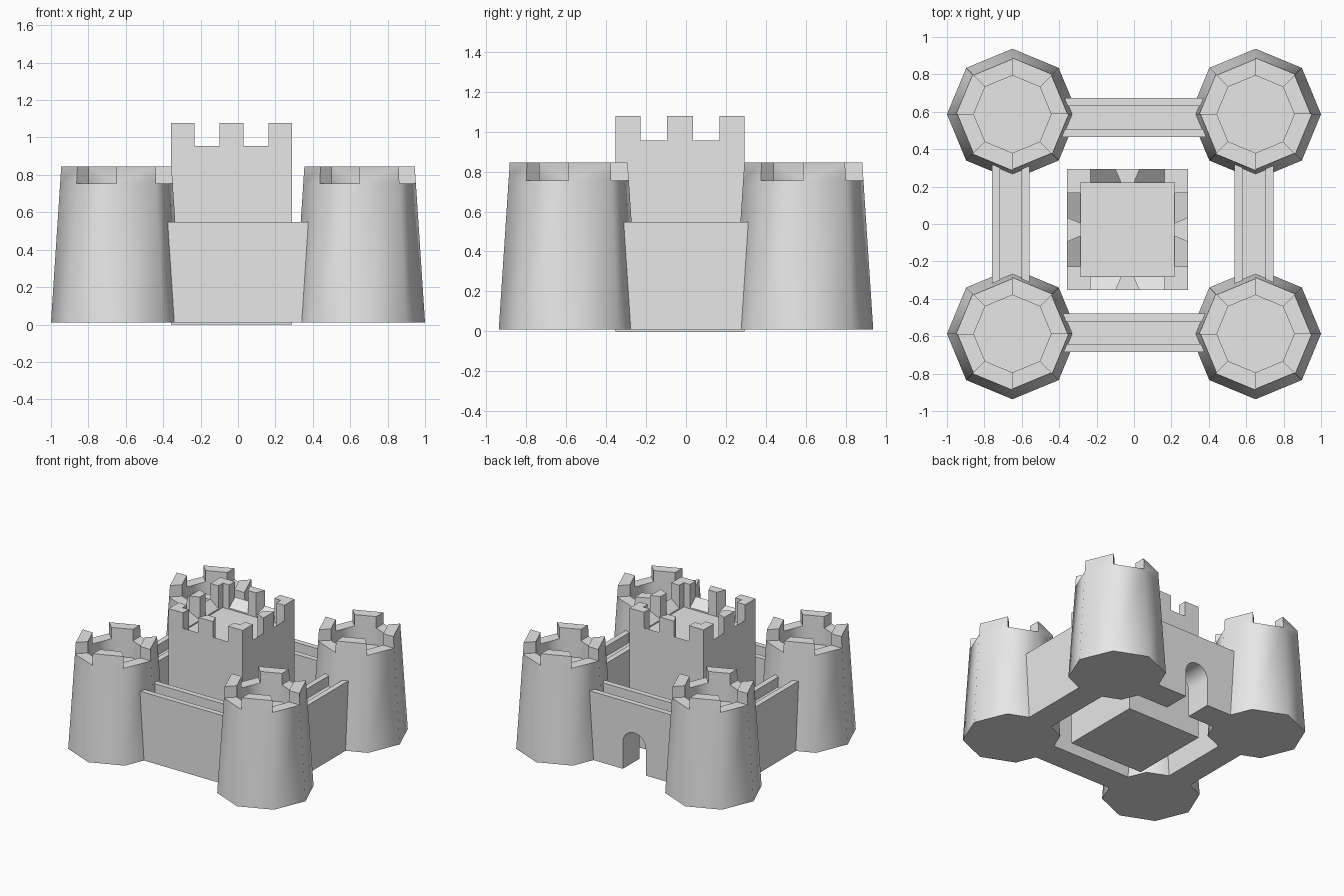
import bpy, bmesh, math
from mathutils import Vector

cube = bpy.data.objects.get("Cube")
if cube:
    bpy.data.objects.remove(cube, do_unlink=True)

stone = bpy.data.materials.new("grey stone")
stone.use_nodes = True
GREY = (0.8, 0.8, 0.8, 1)
stone.diffuse_color = GREY
stone.node_tree.nodes["Principled BSDF"].inputs["Base Color"].default_value = GREY

BASE = 0.01        # underside of towers and walls


def finish(bm, name):
    """Turn a bmesh into a named stone object."""
    loose = [v for v in bm.verts if not v.link_faces]
    bmesh.ops.delete(bm, geom=loose, context='VERTS')
    bmesh.ops.recalc_face_normals(bm, faces=bm.faces[:])
    mesh = bpy.data.meshes.new(name)
    bm.to_mesh(mesh)
    bm.free()
    mesh.materials.append(stone)
    obj = bpy.data.objects.new(name, mesh)
    bpy.context.collection.objects.link(obj)
    return obj


def select_only(obj):
    bpy.ops.object.select_all(action='DESELECT')
    obj.select_set(True)
    bpy.context.view_layer.objects.active = obj


def battlement(name, foot, rim, top, rim_in, top_in, floor, raised):
    """Hollow-topped block; raised(i) tells which rim segments carry a merlon."""
    bm = bmesh.new()
    foot, rim, top, rim_in, top_in, floor = [
        [bm.verts.new(p) for p in loop]
        for loop in (foot, rim, top, rim_in, top_in, floor)]
    n = len(rim)
    for i in range(n):
        j = (i + 1) % n
        bm.faces.new((foot[i], foot[j], rim[j], rim[i]))
        bm.faces.new((floor[i], floor[j], rim_in[j], rim_in[i]))
        if raised(i):
            bm.faces.new((rim[i], rim[j], top[j], top[i]))
            bm.faces.new((rim_in[i], rim_in[j], top_in[j], top_in[i]))
            bm.faces.new((top[i], top[j], top_in[j], top_in[i]))
        else:
            bm.faces.new((rim[i], rim[j], rim_in[j], rim_in[i]))
        if raised(i) != raised(j):   # merlon end
            bm.faces.new((rim[j], top[j], top_in[j], rim_in[j]))
    bm.faces.new(foot)
    bm.faces.new(floor)
    return finish(bm, name)


# Corner towers: tapered octagons with a merlon on every other side
def octagon(cx, cy, r, z):
    return [(cx + r * math.cos(i * math.pi / 4), cy + r * math.sin(i * math.pi / 4), z)
            for i in range(8)]


for sx, side in ((-1, "right"), (1, "left")):
    for sy, end in ((-1, "front"), (1, "back")):
        c = (sx * 0.65, sy * 0.587)
        tower = battlement(
            f"{end}_{side}_tower",
            octagon(*c, 0.35, BASE), octagon(*c, 0.301, 0.755), octagon(*c, 0.295, 0.845),
            octagon(*c, 0.207, 0.755), octagon(*c, 0.207, 0.845), octagon(*c, 0.207, 0.62),
            lambda i: i % 2 == 0)
        select_only(tower)
        bpy.ops.object.shade_smooth_by_angle(angle=math.radians(50))


# Keep: square block with three merlons a side and inward sloping gaps
def square_loop(half, marks, z):
    loop = []
    for k in range(4):
        turn = Vector((1, 0)), Vector((0, 1)), Vector((-1, 0)), Vector((0, -1))
        along, out = turn[k], turn[k - 1]
        for m in marks:
            p = along * m + out * half
            loop.append((p.x - 0.035, p.y - 0.03, z))
    return loop


OUT, INN = 0.323, 0.252
outer = (-OUT, -0.197, -0.065, 0.065, 0.197)
inner = (-INN, -0.197, -0.035, 0.035, 0.197)
battlement("keep",
           square_loop(OUT, outer, 0), square_loop(OUT, outer, 0.955),
           square_loop(OUT, outer, 1.077), square_loop(INN, inner, 0.895),
           square_loop(INN, inner, 1.077), square_loop(INN, inner, 0.885),
           lambda i: i % 5 in (0, 2, 4))


# Curtain walls: a channel section with a parapet either side of the walkway
def wall(name, lo, hi, reach, along_x):
    top, walk, lip = 0.548, 0.47, 0.043
    section = [(lo, BASE), (hi, BASE), (hi, top), (hi - lip, top), (hi - lip, walk),
               (lo + lip, walk), (lo + lip, top), (lo, top)]
    bm = bmesh.new()
    ends = [[bm.verts.new((e, d, z) if along_x else (d, e, z)) for d, z in section]
            for e in (-reach, reach)]
    for i in range(len(section)):
        j = (i + 1) % len(section)
        bm.faces.new((ends[0][i], ends[0][j], ends[1][j], ends[1][i]))
    for loop in ends:
        bm.faces.new(loop)
    return finish(bm, name)


wall("front_wall", -0.685, -0.478, 0.46, True)
back_wall = wall("back_wall", 0.464, 0.673, 0.46, True)
wall("right_wall", -0.76, -0.558, 0.4, False)
wall("left_wall", 0.537, 0.745, 0.4, False)

# Arched gateway cut through the back wall
GATE_X, GATE_R, SPRING = -0.02, 0.1, 0.22
arch = [(GATE_X + GATE_R, -0.1)]
for i in range(13):
    a = math.pi * i / 12
    arch.append((GATE_X + GATE_R * math.cos(a), SPRING + GATE_R * math.sin(a)))
arch.append((GATE_X - GATE_R, -0.1))
bm = bmesh.new()
face = bm.faces.new([bm.verts.new((x, 0.4, z)) for x, z in arch])
res = bmesh.ops.extrude_face_region(bm, geom=[face], use_keep_orig=True)
bmesh.ops.translate(bm, vec=(0, 0.35, 0),
                    verts=[g for g in res["geom"] if isinstance(g, bmesh.types.BMVert)])
cutter = finish(bm, "gate_cutter")
cutter.hide_render = True

cut = back_wall.modifiers.new("gateway", 'BOOLEAN')
cut.operation = 'DIFFERENCE'
cut.solver = 'EXACT'
cut.object = cutter
select_only(back_wall)
bpy.ops.object.modifier_apply(modifier=cut.name)
bpy.data.objects.remove(cutter, do_unlink=True)
bpy.ops.object.shade_smooth_by_angle(angle=math.radians(30))
